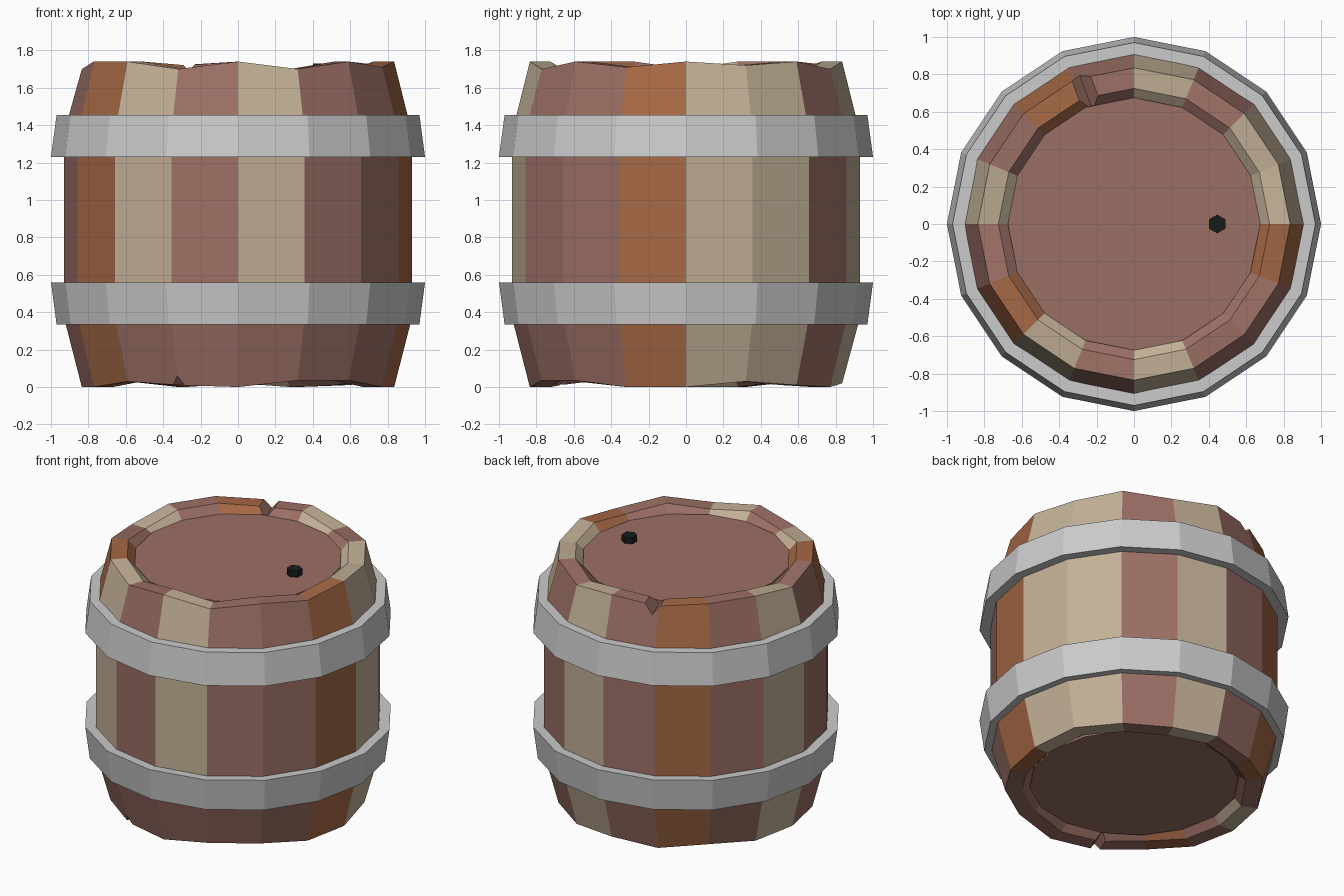
import bpy, bmesh, math

if "Cube" in bpy.data.objects:
    bpy.data.objects.remove(bpy.data.objects["Cube"])

N = 16


def material(name, rgb):
    m = bpy.data.materials.new(name)
    m.diffuse_color = (*rgb, 1)
    m.use_nodes = True
    m.node_tree.nodes["Principled BSDF"].inputs["Base Color"].default_value = m.diffuse_color
    return m


RED = material("red_brown_wood", (0.33, 0.16, 0.13))
TAN = material("tan_wood", (0.55, 0.44, 0.31))
ORANGE = material("orange_wood", (0.38, 0.14, 0.06))
BLACK = material("black_plug", (0.01, 0.012, 0.012))


def ring_solid(name, profile, mats=(), pick=None):
    """Closed 16-sided ring; profile is (radius, z) where z may vary per corner."""
    bm = bmesh.new()
    rings = []
    for r, z in profile:
        ring = []
        for i in range(N):
            a = math.tau * i / N
            zz = z[i] if isinstance(z, list) else z
            ring.append(bm.verts.new((r * math.cos(a), r * math.sin(a), zz)))
        rings.append(ring)
    for p in range(len(rings)):
        lo, hi = rings[p], rings[(p + 1) % len(rings)]
        for i in range(N):
            j = (i + 1) % N
            f = bm.faces.new((lo[i], lo[j], hi[j], hi[i]))
            if pick:
                f.material_index = pick(p, i)
    bmesh.ops.recalc_face_normals(bm, faces=bm.faces)
    me = bpy.data.meshes.new(name)
    bm.to_mesh(me)
    bm.free()
    for m in mats:
        me.materials.append(m)
    ob = bpy.data.objects.new(name, me)
    bpy.context.collection.objects.link(ob)
    return ob


def disc(name, sides, r, z0, z1, mat, x=0.0, turn=0.0):
    bpy.ops.mesh.primitive_cylinder_add(vertices=sides, radius=r, depth=z1 - z0,
                                        location=(x, 0, (z0 + z1) / 2), rotation=(0, 0, turn))
    ob = bpy.context.object
    ob.name = name
    ob.data.materials.append(mat)
    return ob


# Staves: uneven rims, one wood colour per stave
top = [1.74, 1.72, 1.74, 1.70, 1.74, 1.72, 1.74, 1.74,
       1.70, 1.74, 1.74, 1.70, 1.74, 1.70, 1.74, 1.71]
bottom = [0.0, 0.03, 0.01, 0.0, 0.02, 0.0, 0.03, 0.0,
          0.0, 0.0, 0.03, 0.01, 0.0, 0.035, 0.035, 0.0]
woods = "TTRTRORTROTRTRRO"
low_woods = "TTRTRORTRORRRRRO"


def stave_colour(p, i):
    return "RTO".index((low_woods if p in (0, 6, 7) else woods)[i])


staves = ring_solid("staves", [
    (0.835, bottom), (0.93, 0.37), (0.93, 1.36), (0.835, top),
    (0.725, top), (0.66, 1.665), (0.66, 0.07), (0.725, bottom)],
    (RED, TAN, ORANGE), stave_colour)


# Chipped notches in the rims
def notch(name, degrees, z, half, depth):
    a = math.radians(degrees)
    bpy.ops.mesh.primitive_cube_add(size=1, location=(0.79 * math.cos(a), 0.79 * math.sin(a), z))
    cut = bpy.context.object
    cut.name = name
    cut.scale = (0.24, half * 1.414, depth * 1.414)
    bpy.ops.object.transform_apply(location=False, rotation=False, scale=True)
    for v in cut.data.vertices:
        # turn the square section into a diamond pointing up and down
        y, zz = v.co.y, v.co.z
        u, w = y / (half * 1.414), zz / (depth * 1.414)
        v.co.y, v.co.z = (u - w) * half, (u + w) * depth
    cut.rotation_euler.z = a
    cut.data.materials.append(RED)
    cut.hide_render = True
    cut.hide_set(True)
    mod = staves.modifiers.new(name, 'BOOLEAN')
    mod.operation = 'DIFFERENCE'
    mod.solver = 'EXACT'
    mod.object = cut


notch("top_notch_cutter", 110, 1.74, 0.065, 0.08)
notch("bottom_notch_cutter", 247.5, 0.0, 0.04, 0.06)

# Iron hoops, widest towards the belly
ring_solid("upper_hoop", [(1.0, 1.23), (0.97, 1.455), (0.89, 1.455), (0.91, 1.235)])
ring_solid("lower_hoop", [(0.97, 0.335), (1.0, 0.56), (0.91, 0.555), (0.89, 0.335)])

# Lids and plug
disc("top_lid", N, 0.675, 1.64, 1.685, RED, turn=0)
disc("bottom_lid", N, 0.675, 0.045, 0.09, RED, turn=0)
disc("plug", 6, 0.05, 1.66, 1.73, BLACK, x=0.445, turn=0)
